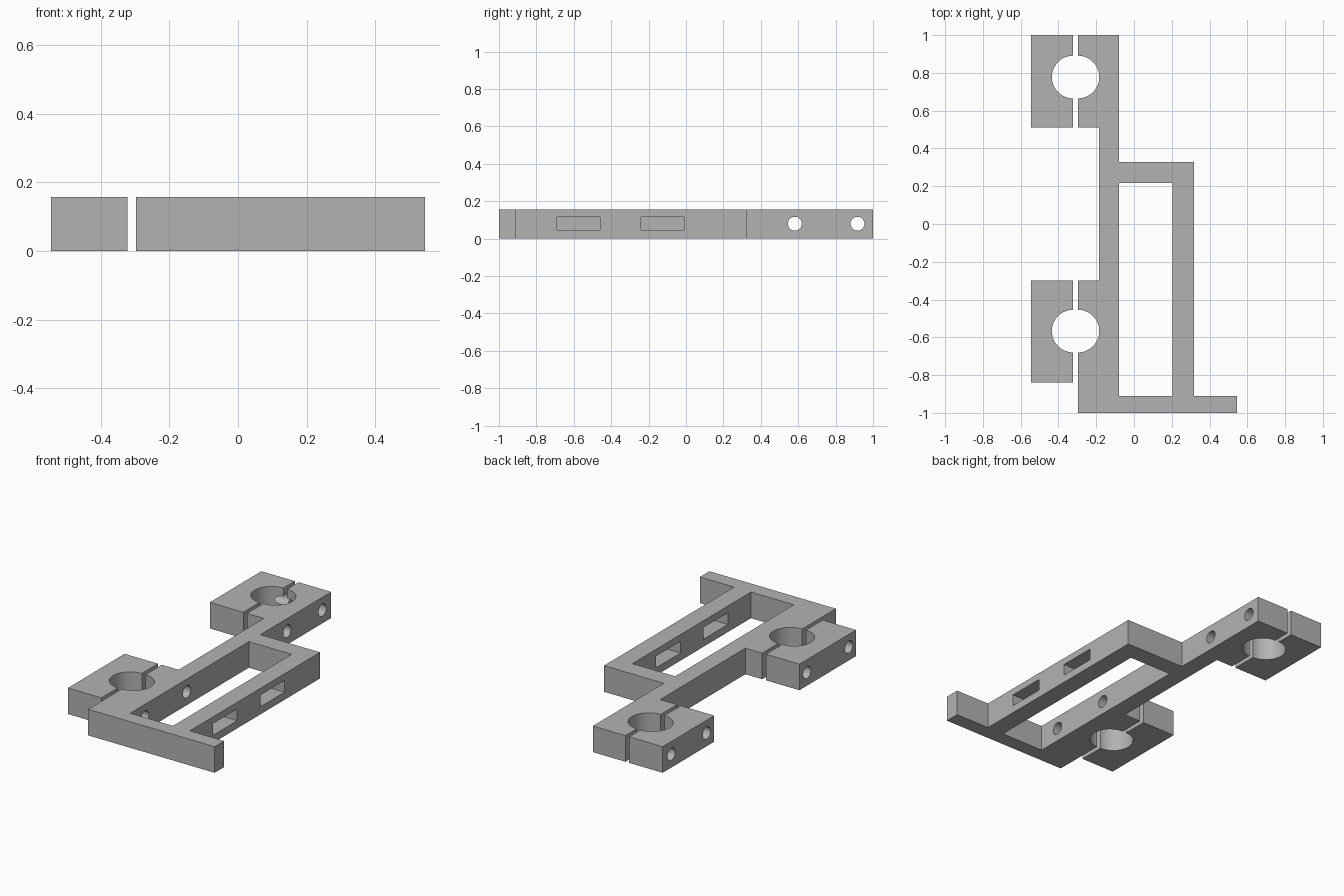
import bpy
import bmesh
from math import pi, radians
from mathutils import Matrix

cube = bpy.data.objects.get("Cube")
if cube:
    bpy.data.objects.remove(cube, do_unlink=True)

HEIGHT = 0.157
MID = 0.08
SLIT_L, SLIT_R = -0.322, -0.297     # edges of the clamp slit
BORE = 0.113
BOLT = 0.037

grey = bpy.data.materials.new("plain grey")
grey.use_nodes = True
grey.diffuse_color = (0.45, 0.45, 0.45, 1)
grey.node_tree.nodes["Principled BSDF"].inputs["Base Color"].default_value = grey.diffuse_color


def link(name, bm):
    bmesh.ops.recalc_face_normals(bm, faces=bm.faces)
    mesh = bpy.data.meshes.new(name)
    bm.to_mesh(mesh)
    bm.free()
    mesh.materials.append(grey)
    obj = bpy.data.objects.new(name, mesh)
    bpy.context.collection.objects.link(obj)
    return obj


def extrude(name, outline, z0=0.0, z1=HEIGHT):
    bm = bmesh.new()
    face = bm.faces.new([bm.verts.new((x, y, z0)) for x, y in outline])
    top = bmesh.ops.extrude_face_region(bm, geom=[face])["geom"]
    verts = [v for v in top if isinstance(v, bmesh.types.BMVert)]
    bmesh.ops.translate(bm, verts=verts, vec=(0, 0, z1 - z0))
    return link(name, bm)


def box(name, x0, x1, y0, y1, z0=0.0, z1=HEIGHT):
    return extrude(name, [(x0, y0), (x1, y0), (x1, y1), (x0, y1)], z0, z1)


def rod(name, centre, radius, depth, along_x=False):
    bm = bmesh.new()
    turn = Matrix.Rotation(pi / 2, 4, "Y") if along_x else Matrix.Identity(4)
    bmesh.ops.create_cone(bm, cap_ends=True, segments=48, radius1=radius, radius2=radius,
                          depth=depth, matrix=Matrix.Translation(centre) @ turn)
    return link(name, bm)


def cut(target, cutter):
    cutter.hide_render = True
    mod = target.modifiers.new("cut", "BOOLEAN")
    mod.operation, mod.solver, mod.object = "DIFFERENCE", "EXACT", cutter
    bpy.context.view_layer.objects.active = target
    bpy.ops.object.modifier_apply(modifier=mod.name)
    bpy.data.objects.remove(cutter, do_unlink=True)


# Frame with the inner clamp jaws, spine and front bar in one outline
frame = extrude("bracket_frame", [
    (SLIT_R, -1), (0.545, -1), (0.545, -0.91), (0.317, -0.91), (0.317, 0.327),
    (-0.08, 0.327), (-0.08, 1), (SLIT_R, 1), (SLIT_R, 0.51), (-0.185, 0.51),
    (-0.185, -0.3), (SLIT_R, -0.3)])

# Rectangular window and the two slots in the side rail
cut(frame, box("window_cutter", -0.08, 0.205, -0.91, 0.217, -0.1, 0.3))
for y0 in (-0.69, -0.24):
    cut(frame, box("slot_cutter", 0.1, 0.4, y0, y0 + 0.23, 0.046, 0.116))

# Outer clamp jaws, bores and bolt holes
clamps = [("rear_clamp_jaw", 0.51, 1.0, 0.778, (0.582, 0.917)),
          ("front_clamp_jaw", -0.838, -0.3, -0.567, (-0.77, -0.372))]
parts = [frame]
for name, y0, y1, centre_y, bolts in clamps:
    jaw = box(name, -0.545, SLIT_L, y0, y1)
    parts.append(jaw)
    for part, edge in ((jaw, SLIT_L), (frame, SLIT_R)):
        cut(part, rod("bore_cutter", (edge, centre_y, MID), BORE, 1))
        for y in bolts:
            cut(part, rod("bolt_cutter", (-0.3, y, MID), BOLT, 0.7, True))

# Smooth bores with crisp edges
bpy.ops.object.select_all(action="DESELECT")
for part in parts:
    part.select_set(True)
bpy.context.view_layer.objects.active = frame
bpy.ops.object.shade_smooth_by_angle(angle=radians(30))
